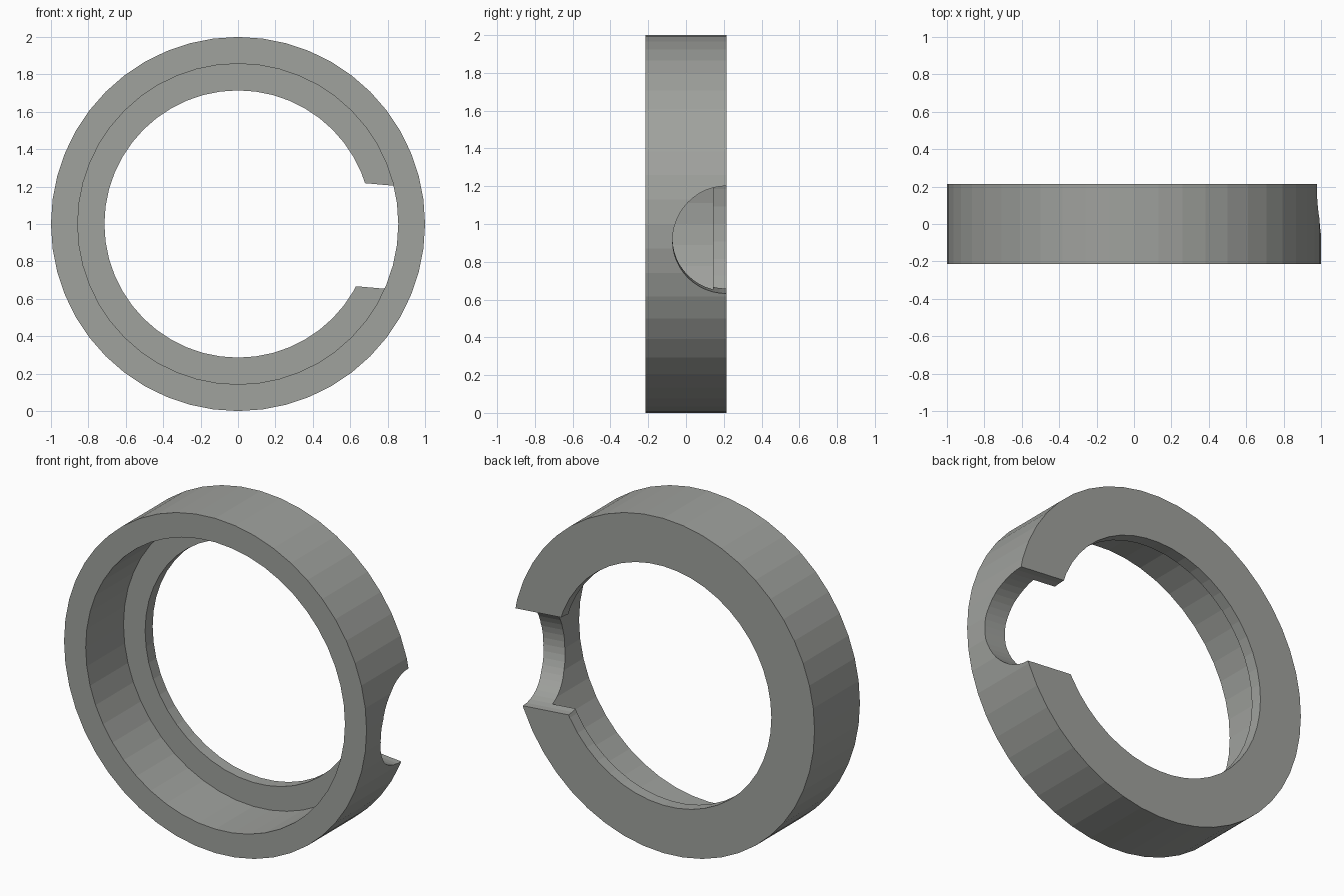
import bpy, bmesh, math
from mathutils import Matrix, Vector

if "Cube" in bpy.data.objects:
    bpy.data.objects.remove(bpy.data.objects["Cube"])

U = 1 / 7          # design unit: the ring radius is seven units
SIDES = 48

grey = bpy.data.materials.new("warm grey")
grey.diffuse_color = (0.35, 0.36, 0.34, 1)
grey.use_nodes = True
grey.node_tree.nodes["Principled BSDF"].inputs["Base Color"].default_value = grey.diffuse_color


def make_object(name, bm):
    bmesh.ops.recalc_face_normals(bm, faces=bm.faces)
    mesh = bpy.data.meshes.new(name)
    bm.to_mesh(mesh)
    bm.free()
    mesh.materials.append(grey)
    obj = bpy.data.objects.new(name, mesh)
    bpy.context.collection.objects.link(obj)
    return obj


# Ring with a back lip: closed (radius, y) profile turned about the y axis
profile = [(7 * U, -1.5 * U), (7 * U, 1.5 * U), (5 * U, 1.5 * U),
           (5 * U, U), (6 * U, U), (6 * U, -1.5 * U)]
bm = bmesh.new()
loops = []
for i in range(SIDES):
    a = 2 * math.pi * i / SIDES
    loops.append([bm.verts.new((r * math.cos(a), y, 1 + r * math.sin(a)))
                  for r, y in profile])
n = len(profile)
for i in range(SIDES):
    p, q = loops[i], loops[(i + 1) % SIDES]
    for j in range(n):
        k = (j + 1) % n
        bm.faces.new((p[j], p[k], q[k], q[j]))
ring = make_object("ring", bm)

# Round notch in the back edge on the right, tilted 5 degrees downwards
axis = Vector((math.cos(math.radians(5)), 0, -math.sin(math.radians(5))))
bm = bmesh.new()
bmesh.ops.create_cone(
    bm, cap_ends=True, segments=SIDES, radius1=2 * U, radius2=2 * U, depth=1,
    matrix=Matrix.Translation(Vector((0, 1.5 * U, 1)) + axis * 0.85)
    @ Matrix.Rotation(math.radians(95), 4, 'Y'))
cutter = make_object("notch_cutter", bm)
cutter.hide_render = True
cutter.hide_viewport = True

cut = ring.modifiers.new("notch", 'BOOLEAN')
cut.operation = 'DIFFERENCE'
cut.solver = 'EXACT'
cut.object = cutter
